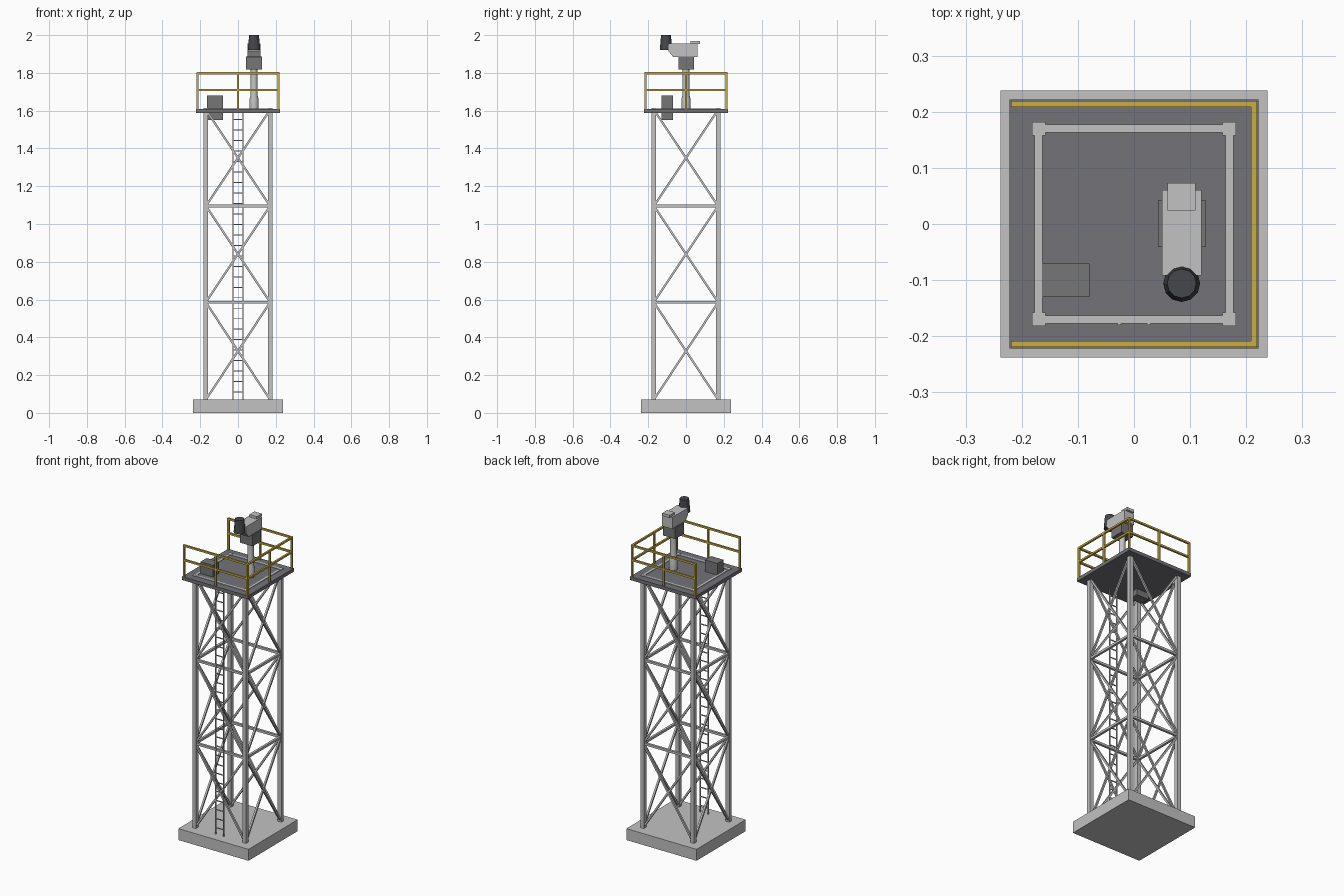
import bpy, math
from mathutils import Vector

cube = bpy.data.objects.get("Cube")
if cube:
    bpy.data.objects.remove(cube)


def material(name, rgb):
    m = bpy.data.materials.new(name)
    m.use_nodes = True
    m.diffuse_color = (*rgb, 1)
    m.node_tree.nodes["Principled BSDF"].inputs["Base Color"].default_value = (*rgb, 1)
    return m


STEEL = material("light grey steel", (0.54, 0.54, 0.54))
DECK = material("deck grey", (0.17, 0.17, 0.19))
BOX = material("mid grey", (0.18, 0.18, 0.185))
DARK = material("dark motor grey", (0.06, 0.063, 0.07))
YELLOW = material("safety yellow", (0.58, 0.43, 0.06))


def mesh_object(name, verts, faces, mat):
    me = bpy.data.meshes.new(name)
    me.from_pydata(verts, [], faces)
    me.materials.append(mat)
    ob = bpy.data.objects.new(name, me)
    bpy.context.collection.objects.link(ob)
    return ob


def prism(name, lower, upper, mat):
    """Solid between two matching rings of points."""
    n = len(lower)
    faces = [tuple(reversed(range(n))), tuple(range(n, 2 * n))]
    faces += [(i, (i + 1) % n, n + (i + 1) % n, n + i) for i in range(n)]
    return mesh_object(name, lower + upper, faces, mat)


def box(name, x, y, z, mat):
    ring = [(x[0], y[0]), (x[1], y[0]), (x[1], y[1]), (x[0], y[1])]
    return prism(name, [(*p, z[0]) for p in ring], [(*p, z[1]) for p in ring], mat)


def bar(name, a, b, width, mat):
    """Square bar from point a to point b."""
    a, b = Vector(a), Vector(b)
    d = (b - a).normalized()
    side = d.cross(Vector((0, 0, 1)))
    side = side.normalized() if side.length > 0.01 else Vector((1, 0, 0))
    up = side.cross(d)
    h = width / 2
    ring = [(side * s + up * t) * h for s, t in ((-1, -1), (-1, 1), (1, 1), (1, -1))]
    return prism(name, [tuple(a + r) for r in ring], [tuple(b + r) for r in ring], mat)


def lathe(name, x, y, profile, sides, mat):
    """Turned solid from (radius, height) pairs."""
    verts = [(x + r * math.cos(math.tau * i / sides), y + r * math.sin(math.tau * i / sides), z)
             for r, z in profile for i in range(sides)]
    last = (len(profile) - 1) * sides
    faces = [tuple(reversed(range(sides))), tuple(range(last, last + sides))]
    for k in range(0, last, sides):
        for i in range(sides):
            j = (i + 1) % sides
            faces.append((k + i, k + j, k + sides + j, k + sides + i))
    return mesh_object(name, verts, faces, mat)


# Base slab and deck
E = 0.2375
box("base_slab", (-E, E), (-E, E), (0, 0.07), STEEL)
D = 0.222
box("deck", (-D, D), (-D, D), (1.588, 1.609), DECK)

# Lattice tower: legs, level rings and crossed braces
L = 0.17
corners = [(-L, -L), (L, -L), (L, L), (-L, L)]
levels = [0.07, 0.585, 1.095, 1.605]
for x, y in corners:
    bar("leg", (x, y, 0.07), (x, y, 1.613), 0.024, STEEL)
for i, p in enumerate(corners):
    q = corners[(i + 1) % 4]
    for z in levels[1:]:
        bar("ring_beam", (*p, z), (*q, z), 0.014, STEEL)
    for low, high in zip(levels, levels[1:]):
        bar("brace", (*p, low), (*q, high), 0.011, STEEL)
        bar("brace", (*q, low), (*p, high), 0.011, STEEL)

# Ladder on the front
LY = -0.177
for s in (-1, 1):
    bar("ladder_rail", (s * 0.026, LY, 0.07), (s * 0.026, LY, 1.612), 0.006, STEEL)
for i in range(27):
    z = 0.11 + i * 0.0555
    bar("ladder_rung", (-0.026, LY, z), (0.026, LY, z), 0.005, STEEL)

# Guard rail on front, left and back; the remaining side stays open
R = 0.214
path = [(-R, -R), (R, -R), (R, R), (-R, R)]
for z in (1.71, 1.798):
    for p, q in zip(path, path[1:]):
        bar("guard_rail", (*p, z), (*q, z), 0.011, YELLOW)
for x, y in path + [(0, -R), (R, 0), (0, R)]:
    bar("guard_post", (x, y, 1.605), (x, y, 1.803), 0.011, YELLOW)

# Control cabinet through the deck
box("control_cabinet", (-0.163, -0.079), (-0.13, -0.07), (1.55, 1.68), BOX)

# Mast with its drive head
MX = 0.085
mast = lathe("mast", MX, 0, [(0.024, 1.609), (0.024, 1.66), (0.018, 1.685), (0.018, 1.825)], 16, STEEL)
bpy.context.view_layer.objects.active = mast
mast.select_set(True)
bpy.ops.object.shade_smooth_by_angle()
box("gearbox", (MX - 0.042, MX + 0.042), (-0.041, 0.043), (1.818, 1.886), BOX)
side = [(-0.092, 1.955), (-0.092, 1.915), (-0.068, 1.884), (0.061, 1.884), (0.061, 1.955)]
prism("head_housing", [(MX - 0.035, y, z) for y, z in side],
      [(MX + 0.035, y, z) for y, z in side], STEEL)
box("head_cap", (MX - 0.025, MX + 0.025), (0.024, 0.073), (1.953, 1.97), STEEL)
lathe("motor", MX, -0.106, [(0.033, 1.92), (0.026, 2.0)], 12, DARK)
